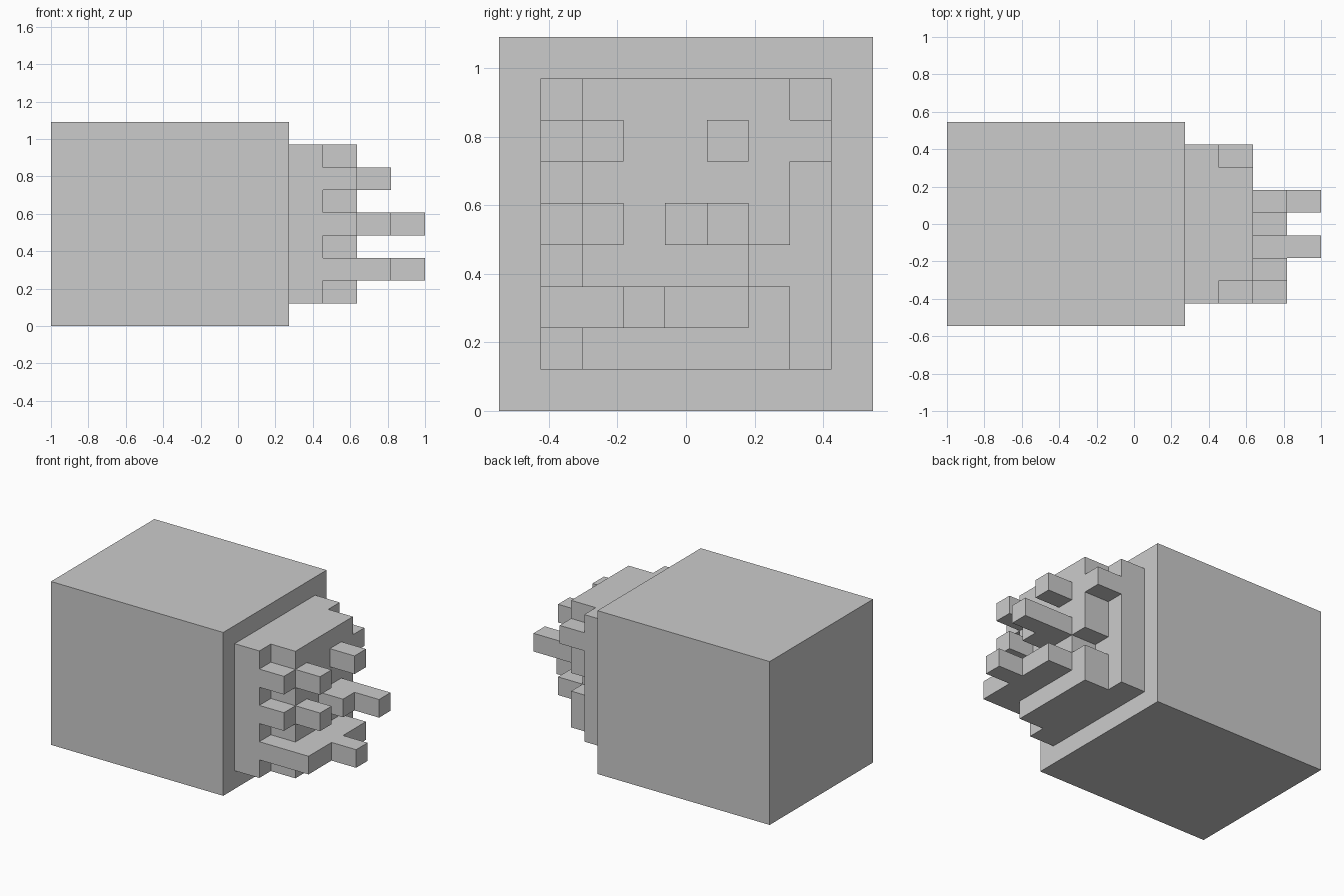
import bpy
import bmesh
from math import radians
from mathutils import Vector

if "Cube" in bpy.data.objects:
    bpy.data.objects.remove(bpy.data.objects["Cube"])

STEP = 2 / 11               # depth of one layer along x
CELL = 4 / 33               # width of one cell along y and z
N, BODY_LAYERS = 9, 7

# Relief steps on the right-hand face: bottom row first, columns from -y to +y
RELIEF = ["000000000",
          "012222210",
          "033433210",
          "012222110",
          "023234210",
          "012222210",
          "023223220",
          "012222210",
          "000000000"]


def filled(i, j, k):
    return (0 <= j < N and 0 <= k < N
            and 0 <= i < BODY_LAYERS + int(RELIEF[k][j]))


def corner(p):
    return (p[0] * STEP - 1, (p[1] - N / 2) * CELL, p[2] * CELL)


def add_side(bm, cell, axis, sign):
    """Add one outer cell wall, wound so that it faces outwards."""
    u, v = (axis + 1) % 3, (axis + 2) % 3
    points = []
    for du, dv in ((0, 0), (1, 0), (1, 1), (0, 1)):
        p = list(cell)
        p[axis] += sign > 0
        p[u] += du
        p[v] += dv
        points.append(bm.verts.new(corner(p)))
    bm.faces.new(points if sign > 0 else points[::-1])


# Solid block and stepped relief as one continuous skin
bm = bmesh.new()
for i in range(BODY_LAYERS + 4):
    for j in range(N):
        for k in range(N):
            if not filled(i, j, k):
                continue
            for axis in range(3):
                for sign in (-1, 1):
                    near = Vector((i, j, k))
                    near[axis] += sign
                    if not filled(*(int(c) for c in near)):
                        add_side(bm, (i, j, k), axis, sign)

# Weld the cells and merge coplanar walls into large flat faces
bmesh.ops.remove_doubles(bm, verts=bm.verts, dist=1e-4)
bmesh.ops.dissolve_limit(bm, angle_limit=radians(1), verts=bm.verts, edges=bm.edges)
mesh = bpy.data.meshes.new("block_with_stepped_relief")
bm.to_mesh(mesh)
bm.free()
block = bpy.data.objects.new("block_with_stepped_relief", mesh)
bpy.context.collection.objects.link(block)
